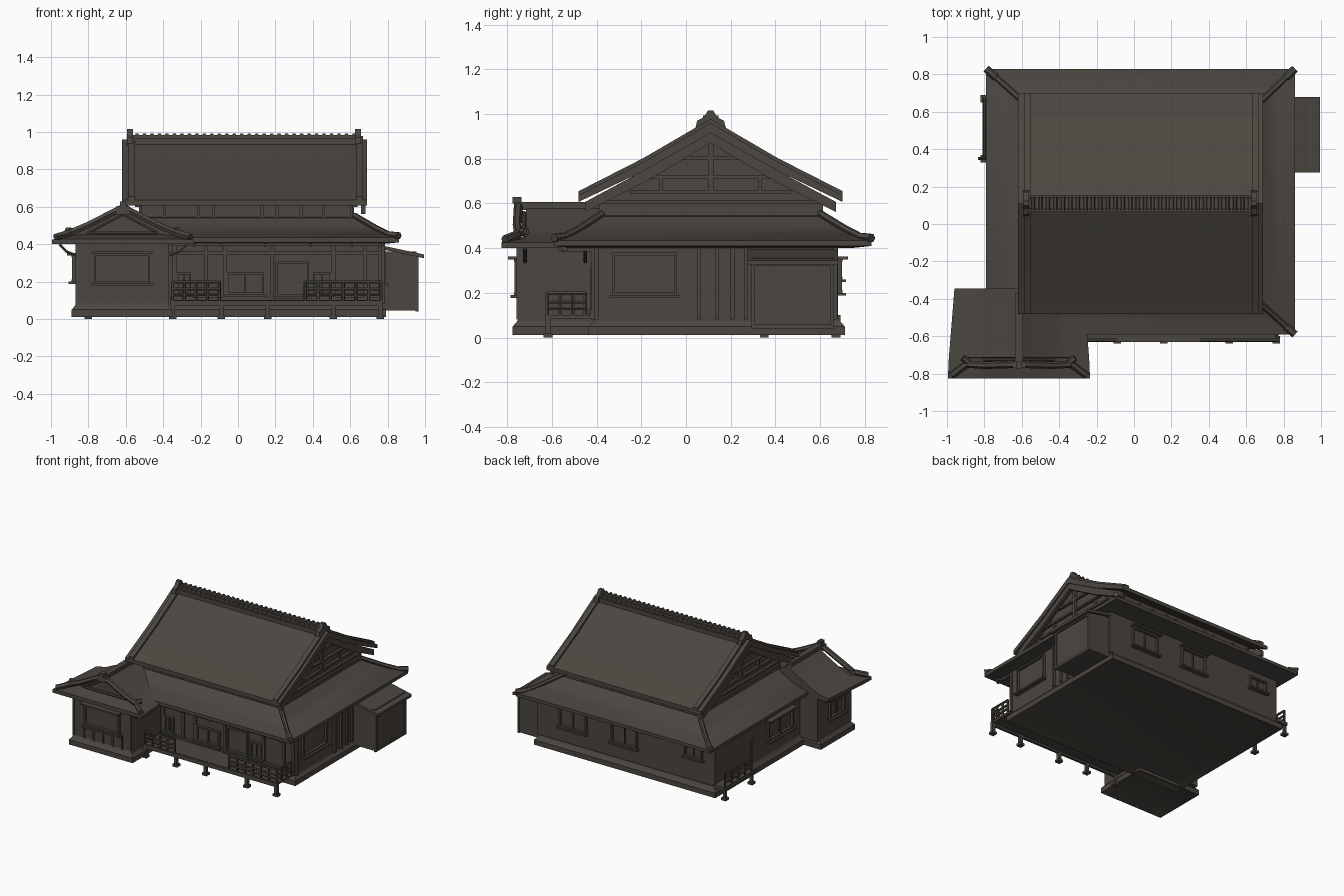
import bpy, bmesh
from mathutils import Vector

if "Cube" in bpy.data.objects:
    bpy.data.objects.remove(bpy.data.objects["Cube"])

wood = bpy.data.materials.new("dark_weathered_wood")
wood.use_nodes = True
colour = (0.07, 0.061, 0.051, 1)
wood.diffuse_color = colour
wood.node_tree.nodes["Principled BSDF"].inputs["Base Color"].default_value = colour


def finish(name, mesh):
    mesh.materials.clear()
    mesh.materials.append(wood)
    part = bpy.data.objects.new(name, mesh)
    bpy.context.scene.collection.objects.link(part)
    return part


def loft(name, rings):
    """Skin equal-length rings of points and cap both ends."""
    bm = bmesh.new()
    loops = [[bm.verts.new(p) for p in ring] for ring in rings]
    for low, high in zip(loops, loops[1:]):
        for i in range(len(low)):
            j = (i + 1) % len(low)
            bm.faces.new((low[i], low[j], high[j], high[i]))
    bm.faces.new(loops[0][::-1])
    bm.faces.new(loops[-1])
    bmesh.ops.recalc_face_normals(bm, faces=bm.faces)
    mesh = bpy.data.meshes.new(name)
    bm.to_mesh(mesh)
    bm.free()
    return finish(name, mesh)


def rect(x0, x1, y0, y1, z):
    return [(x0, y0, z), (x1, y0, z), (x1, y1, z), (x0, y1, z)]


def prism_x(name, profile, x0, x1):
    return loft(name, [[(x, y, z) for y, z in profile] for x in (x0, x1)])


def boxes(name, items):
    """Join axis-aligned boxes (x0, x1, y0, y1, z0, z1) in one object."""
    bm = bmesh.new()
    for x0, x1, y0, y1, z0, z1 in items:
        cube = bmesh.ops.create_cube(bm, size=1)["verts"]
        bmesh.ops.scale(bm, verts=cube, vec=(x1 - x0, y1 - y0, z1 - z0))
        bmesh.ops.translate(bm, verts=cube, vec=Vector((x0 + x1, y0 + y1, z0 + z1)) / 2)
    mesh = bpy.data.meshes.new(name)
    bm.to_mesh(mesh)
    bm.free()
    return finish(name, mesh)


def tubes(name, paths, radius):
    curve = bpy.data.curves.new(name, "CURVE")
    curve.dimensions = "3D"
    curve.bevel_depth, curve.bevel_resolution, curve.use_fill_caps = radius, 1, True
    for path in paths:
        spline = curve.splines.new("POLY")
        spline.points.add(len(path) - 1)
        for point, p in zip(spline.points, path):
            point.co = (*p, 1)
    helper = bpy.data.objects.new(name, curve)
    mesh = bpy.data.meshes.new_from_object(helper)
    bpy.data.objects.remove(helper)
    return finish(name, mesh)


# Each wall: axis it faces, position, outward sign
WALLS = {"front": ("y", -.41, -1), "back": ("y", .68, 1), "right": ("x", .77, 1),
         "left": ("x", -.72, -1), "wing_front": ("y", -.75, -1),
         "wing_left": ("x", -.87, -1), "annex": ("x", .955, 1),
         "gable_right": ("x", .62, 1), "gable_left": ("x", -.53, -1),
         "upper_front": ("y", -.375, -1), "upper_back": ("y", .6, 1)}


def on_wall(wall, a0, a1, z0, z1, depth):
    axis, pos, sign = WALLS[wall]
    near, far = sorted((pos - sign * .005, pos + sign * depth))
    return (a0, a1, near, far, z0, z1) if axis == "y" else (near, far, a0, a1, z0, z1)


def window(name, wall, a0, a1, z0, z1, awning=True, bars=1):
    t = .012
    parts = [on_wall(wall, a0, a1, z, z + t, .02) for z in (z0, z1 - t)]
    parts += [on_wall(wall, a, a + t, z0, z1, .018) for a in (a0, a1 - t)]
    step = (a1 - a0) / (bars + 1)
    parts += [on_wall(wall, a0 + step * i - t / 3, a0 + step * i + t / 3, z0, z1, .01)
              for i in range(1, bars + 1)]
    parts.append(on_wall(wall, a0 - t, a1 + t, z0 - t, z0, .035))
    if awning:
        parts.append(on_wall(wall, a0 - t, a1 + t, z1, z1 + t, .045))
    boxes(name, parts)


# Stone foundations with a sloped rim underneath
def foundation(name, x0, x1, y0, y1):
    steps = ((.07, .035), (.045, .028), (0, .012), (0, .05), (.018, .07), (.025, .085))
    loft(name, [rect(x0 + d, x1 - d, y0 + d, y1 - d, z) for d, z in steps])


foundation("main_foundation", -.745, .79, -.435, .71)
foundation("wing_foundation", -.89, -.35, -.775, -.36)

# Walls
boxes("main_walls", [(-.72, .77, -.41, .68, .07, .43)])
boxes("wing_walls", [(-.87, -.37, -.75, -.35, .07, .43)])
boxes("upper_walls", [(-.53, .62, -.375, .6, .42, .64)])
boxes("annex_walls", [(.76, .955, .295, .66, .045, .36)])

# Skirt roof around the main house, sweeping up to the upper walls
eave, inner = (-.79, .86, -.59, .83), (-.53, .62, -.375, .6)


def skirt_ring(t, z):
    return rect(*[a + (b - a) * t for a, b in zip(eave, inner)], z)


loft("skirt_roof", [skirt_ring(t, z) for t, z in
                    ((.4, .4), (0, .41), (0, .435), (.35, .46), (.7, .5), (1, .545))])
hips = []
for i in range(4):
    if i:  # one corner is swallowed by the wing roof
        hips.append([skirt_ring(t, z)[i] for t, z in
                     ((0, .445), (.2, .45), (.5, .485), (1, .555))])
tubes("skirt_hip_ridges", hips, .016)
tubes("hip_end_caps", [h[:2] for h in hips], .021)
tubes("skirt_top_flashing", [skirt_ring(1, .545) + skirt_ring(1, .545)[:1]], .01)

# Upper gable roof
ridge = .11
half = [(0, .96), (.3, .785), (.59, .637), (.59, .607), (.3, .745), (0, .915)]


def gable(points):
    """Closed roof band: outer line mirrored, then inner line mirrored."""
    n = len(points) // 2
    outer, under = points[:n], points[n:]
    line = [(ridge - d, z) for d, z in outer[::-1]] + [(ridge + d, z) for d, z in outer[1:]]
    return line + [(ridge + d, z) for d, z in under] + [(ridge - d, z) for d, z in under[-2::-1]]


prism_x("upper_roof", gable(half), -.62, .69)
prism_x("gable_infill", [(-.375, .6), (.6, .6), (.6, .61), (ridge, .93), (-.375, .61)], -.53, .62)
verge = [(d, z + .018 if i < 3 else z) for i, (d, z) in enumerate(half)]
board = [(d * .95, z - (.03 if i < 3 else .045)) for i, (d, z) in enumerate(half)]
for side, x, b in (("left", -.57, -.6), ("right", .65, .67)):
    prism_x(side + "_verge_ridge", gable(verge), x - .018, x + .018)
    prism_x(side + "_bargeboard", gable(board), b - .012, b + .012)

# Ridge with a row of round tiles and end ornaments
boxes("main_ridge", [(-.57, .645, ridge - .045, ridge + .045, .92, .965),
                     (-.57, .645, ridge - .03, ridge + .03, .96, .985)])
tubes("ridge_tiles", [[(-.54 + i * .04, ridge - .035, .981), (-.54 + i * .04, ridge + .035, .981)]
                      for i in range(30)], .013)
ornament = [(-.07, .93), (.07, .93), (.06, .97), (.03, .985), (.012, 1.015),
            (-.012, 1.015), (-.03, .985), (-.06, .97)]
for side, x in (("left", -.577), ("right", .642)):
    prism_x(side + "_ridge_ornament", [(ridge + d, z) for d, z in ornament], x - .016, x + .016)

# Timber framing of the gables and the upper walls
for wall in ("gable_right", "gable_left"):
    boxes(wall + "_beams", [on_wall(wall, ridge - w, ridge + w, z, z + h, .02) for w, z, h in
                            ((.485, .6, .012), (.36, .645, .016), (.35, .71, .014),
                             (.18, .795, .018), (.012, .645, .25))]
          + [on_wall(wall, ridge + a - .008, ridge + a + .008, .65, .72, .015)
             for a in (-.22, .22)])
for wall in ("upper_front", "upper_back"):
    boxes(wall + "_studs", [on_wall(wall, x, x + .016, .545, .615, .012)
                            for x in (-.53, -.4, -.22, -.14, .12, .2, .33, .45, .6)])

# Wing roof: full gable slab that steps down to a low front skirt
wx = -.615


def wing_section(y, w, cap):
    line = [(-1, .4), (-1, .425), (-.75, .445), (-.5, .485), (0, .59),
            (.5, .485), (.75, .445), (1, .425), (1, .4)]
    return [(wx + k * w, y, min(z, cap)) for k, z in line]


loft("wing_roof", [wing_section(y, w, cap) for y, w, cap in
                   ((-.345, .345, 1), (-.715, .375, 1), (-.716, .375, .455), (-.825, .38, .428))])
boxes("wing_ridge", [(wx - .022, wx + .022, -.76, -.37, .57, .607)])
boxes("wing_ridge_ornament", [(wx - .035, wx + .035, -.77, -.735, .56, .605),
                              (wx - .016, wx + .016, -.775, -.735, .6, .628)])
sides = (-1, 1)
tubes("wing_verge_ridges", [[(wx + s * x, y, z) for x, y, z in
                             ((.02, -.75, .587), (.18, -.755, .505), (.28, -.75, .462),
                              (.36, -.81, .438))] for s in sides], .02)
tubes("wing_verge_caps", [[(wx + s * .27, -.74, .47), (wx + s * .3, -.715, .475)]
                          for s in sides], .018)
tubes("wing_pediment_trim", [[(wx + s * x, -.725, z) for x, z in ((0, .56), (.18, .465))]
                             for s in sides] + [[(wx - .19, -.725, .46), (wx + .19, -.725, .46)]], .009)
tubes("wing_eave_brackets", [[(wx + s * x, y, z) for x, z in ((.25, .34), (.3, .36), (.34, .4))]
                             for s in sides for y in (-.72, -.45)], .008)

# Annex lean-to roof and frame
loft("annex_roof", [[(x, y, z) for x, z in ((.76, .395), (.995, .345), (.995, .325), (.76, .375))]
                    for y in (.275, .68)])
boxes("annex_frame", [on_wall("annex", y, y + .018, .04, .34, .01) for y in (.29, .645)]
      + [on_wall("annex", .29, .66, z, z + .018, .01) for z in (.04, .32)])

# Windows
window("wing_window", "wing_front", -.77, -.47, .19, .35, bars=0)
window("wing_side_window", "wing_left", -.66, -.48, .2, .34)
window("side_window", "right", -.33, -.04, .19, .38, awning=False, bars=0)
window("left_window", "left", -.25, .05, .19, .34)
for name, x0, x1, z0 in (("first", .36, .59, .2), ("second", -.07, .15, .2), ("small", -.62, -.47, .26)):
    window(name + "_back_window", "back", x0, x1, z0, .35, awning=name != "small")
for name, x0, x1 in (("left", -.33, -.25), ("middle", -.06, .14), ("right", .4, .5)):
    window(name + "_front_screen", "front", x0, x1, .13, .25, awning=False)
window("front_opening", "front", .2, .38, .12, .31, awning=False, bars=0)

# Wall posts and beams
boxes("front_posts", [on_wall("front", x, x + .02, .08, .41, .015)
                      for x in (-.35, -.18, -.08, .17, .5, .67, .75)]
      + [on_wall("front", -.36, .77, z, z + .018, .018) for z in (.1, .345, .39)])
boxes("side_posts", [on_wall("right", y, y + .018, .08, .41, .015)
                     for y in (-.41, .05, .13, .2, .26, .66)])
boxes("wing_studs", [on_wall("wing_front", x, x + .01, .08, .19 if -.8 < x < -.45 else .41, .008)
                     for x in (-.87, -.78, -.7, -.62, -.54, -.46, -.38)])
boxes("front_eave_beam", [(-.36, .78, -.56, -.53, .39, .412)]
      + [(x, x + .016, -.57, -.4, .385, .405) for x in (-.24, -.1, .14, .38, .6, .75)])

# Veranda deck, feet and railings
boxes("veranda_deck", [(-.36, .77, -.62, -.4, .085, .102), (-.36, .77, -.63, -.61, .07, .1)])
for i, x in enumerate((-.35, -.09, .16, .51, .76)):
    boxes("veranda_foot_%d" % i, [(x - .012, x + .012, -.63, -.606, 0, .1),
                                  (x - .02, x + .02, -.638, -.598, 0, .018)])


def railing(name, start, end, bays):
    a, b = Vector(start), Vector(end)
    up = Vector((0, 0, 1))
    rails = [[a + up * h, b + up * h] for h in (.03, .06, .098)]
    rails += [[a.lerp(b, i / bays), a.lerp(b, i / bays) + up * .1] for i in range(bays + 1)]
    tubes(name, rails, .0085)


railing("left_railing", (-.35, -.62, .1), (-.1, -.62, .1), 4)
railing("right_railing", (.36, -.62, .1), (.765, -.62, .1), 6)
railing("side_railing", (.765, -.62, .1), (.765, -.45, .1), 3)

# Small porch on the left wall
boxes("porch_deck", [(-.81, -.71, .33, .69, .075, .1)]
      + [(-.81, -.79, y, y + .02, 0, .1) for y in (.34, .66)]
      + [(-.82, -.78, y - .01, y + .03, 0, .018) for y in (.34, .66)])
railing("porch_railing", (-.8, .35, .1), (-.8, .67, .1), 4)
tubes("porch_tall_post", [[(-.8, .35, .1), (-.8, .35, .34), (-.83, .35, .36)]], .009)

bpy.ops.object.select_all(action="DESELECT")
for part in bpy.context.scene.objects:
    if part.type == "MESH":
        part.select_set(True)
        bpy.context.view_layer.objects.active = part
bpy.ops.object.shade_smooth_by_angle()
